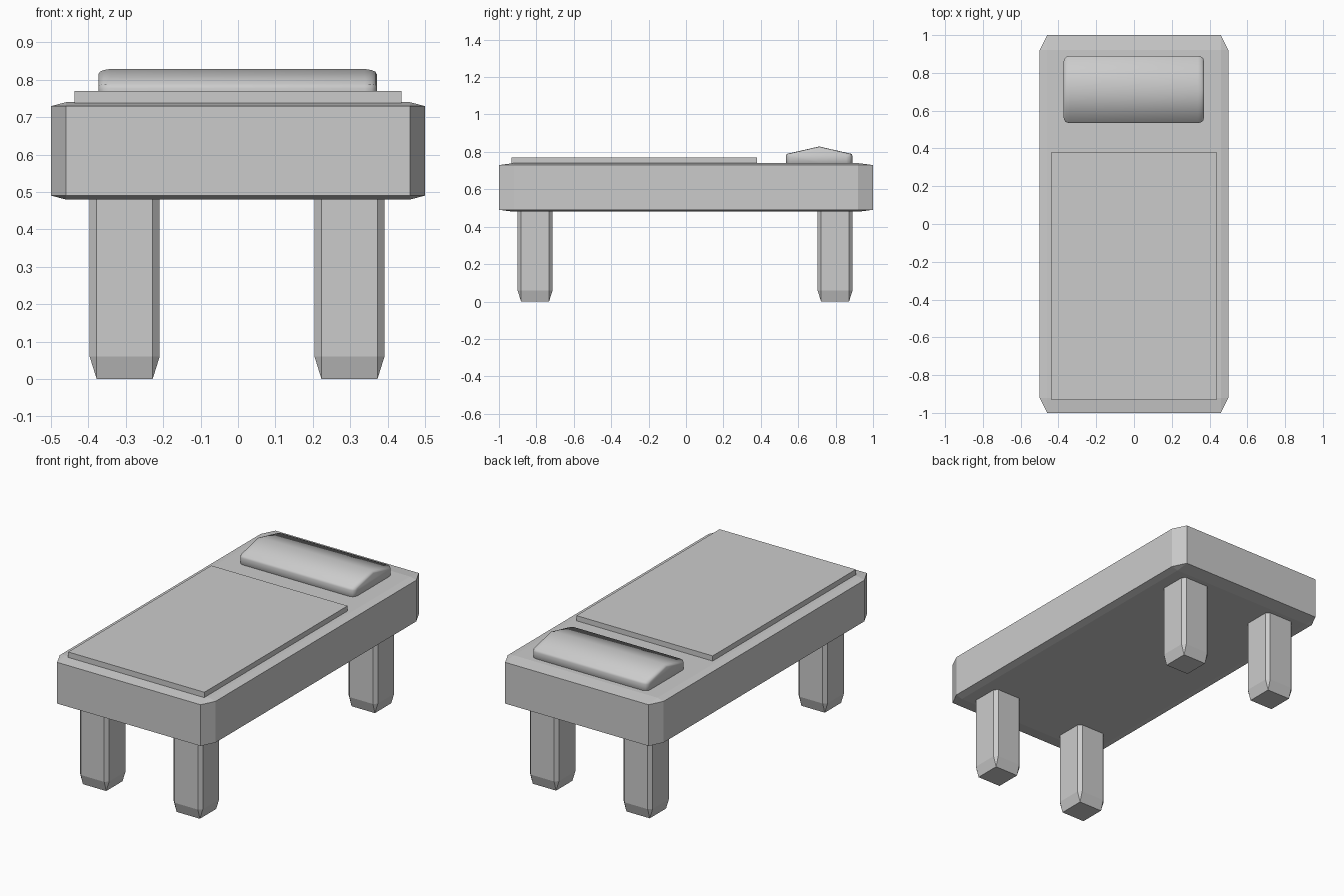
import bpy, bmesh
from mathutils import Vector

if "Cube" in bpy.data.objects:
    bpy.data.objects.remove(bpy.data.objects["Cube"])


def make_object(name, bm):
    bmesh.ops.recalc_face_normals(bm, faces=bm.faces)
    mesh = bpy.data.meshes.new(name)
    bm.to_mesh(mesh)
    bm.free()
    obj = bpy.data.objects.new(name, mesh)
    bpy.context.collection.objects.link(obj)
    return obj


def box(name, lo, hi, chamfer=0.0):
    """Unit cube, chamfered by a fraction of its size, then stretched lo..hi."""
    lo, hi = Vector(lo), Vector(hi)
    bm = bmesh.new()
    bmesh.ops.create_cube(bm, size=1)
    if chamfer:
        bmesh.ops.bevel(bm, geom=bm.edges[:], offset=chamfer, segments=1,
                        affect='EDGES', profile=0.5)
    bmesh.ops.scale(bm, vec=hi - lo, verts=bm.verts)
    bmesh.ops.translate(bm, vec=(lo + hi) / 2, verts=bm.verts)
    return make_object(name, bm)


# Mattress block and thin blanket
box("mattress", (-0.5, -1, 0.48), (0.5, 1, 0.74), 0.04)
box("blanket", (-0.437, -0.932, 0.725), (0.437, 0.38, 0.77))

# Four chamfered legs, running up into the mattress
H = 0.0935
for side, x in (("left", -0.303), ("right", 0.298)):
    for end, y in (("front", -0.807), ("back", 0.797)):
        box(f"{end}_{side}_leg", (x - H, y - H, 0), (x + H, y + H, 0.6), 0.1)

# Pillow: ridged cross-section lofted along x, with rounded ends
bm = bmesh.new()
half = [(0.34, 0.178, 0.829, 0.789), (0.358, 0.173, 0.826, 0.788),
        (0.368, 0.163, 0.822, 0.786), (0.372, 0.148, 0.815, 0.783)]
sections = [(-x, w, r, s) for x, w, r, s in reversed(half)] + half
rings = []
for x, w, ridge, shoulder in sections:
    pts = [(-w, 0.71), (-w, shoulder - 0.012), (-w + 0.004, shoulder),
           (0, ridge), (w - 0.004, shoulder), (w, shoulder - 0.012), (w, 0.71)]
    rings.append([bm.verts.new((x - 0.001, 0.712 + y, z)) for y, z in pts])
for a, b in zip(rings, rings[1:]):
    for i in range(len(a)):
        j = (i + 1) % len(a)
        bm.faces.new((a[i], a[j], b[j], b[i]))
bm.faces.new(rings[0])
bm.faces.new(rings[-1])
for f in bm.faces:
    f.smooth = True
make_object("pillow", bm)
